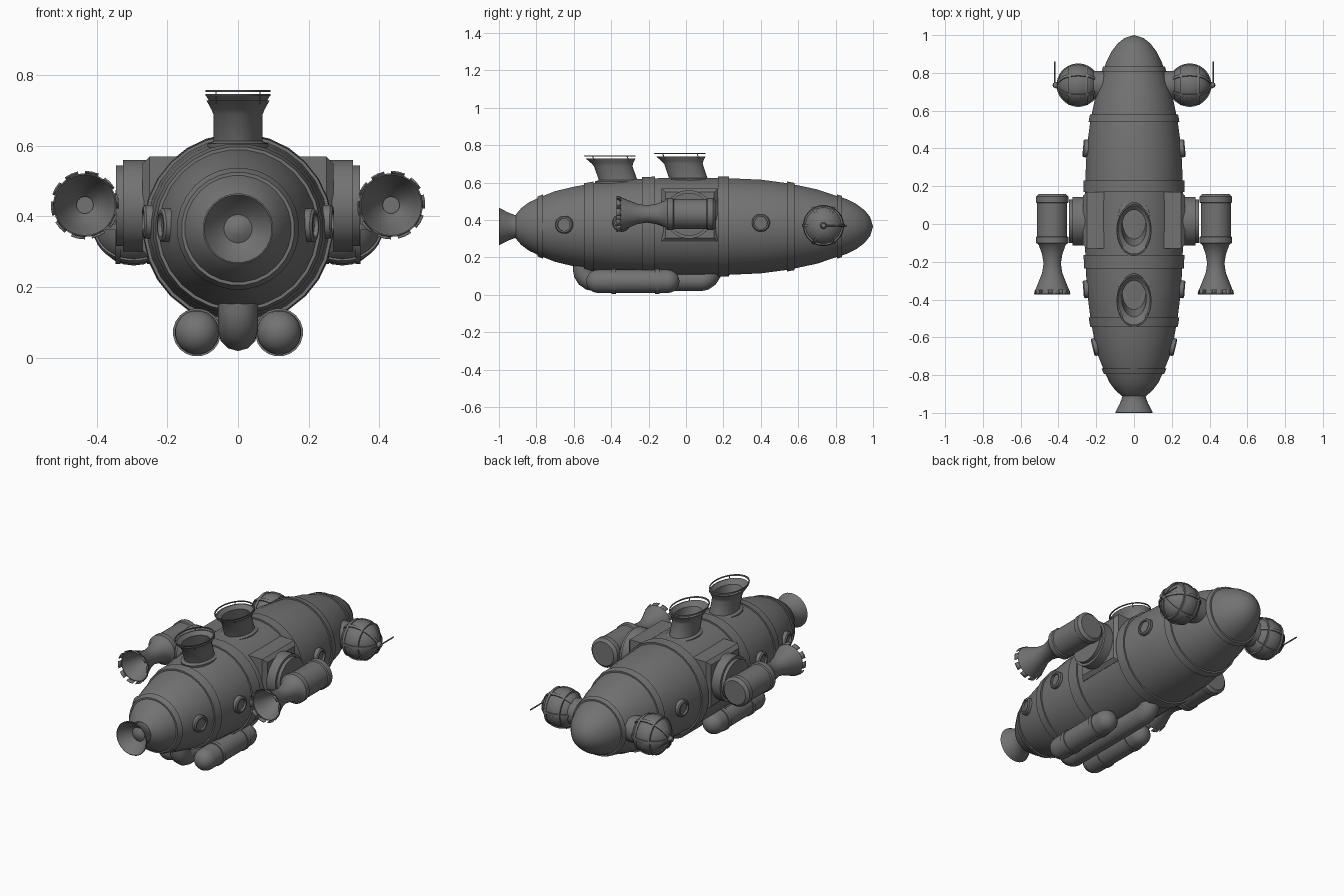
import bpy, bmesh, math
from mathutils import Matrix, Vector

if "Cube" in bpy.data.objects:
    bpy.data.objects.remove(bpy.data.objects["Cube"])

grey = bpy.data.materials.new("steel grey")
grey.use_nodes = True
COLOUR = (0.17, 0.17, 0.17, 1)
grey.diffuse_color = COLOUR
grey.node_tree.nodes["Principled BSDF"].inputs["Base Color"].default_value = COLOUR

ALONG_X = Matrix.Rotation(math.pi / 2, 4, 'Y')
ALONG_Y = Matrix.Rotation(-math.pi / 2, 4, 'X')
MID_Z = 0.365


def finish(name, bm, angle=35):
    bmesh.ops.recalc_face_normals(bm, faces=bm.faces)
    mesh = bpy.data.meshes.new(name)
    bm.to_mesh(mesh)
    bm.free()
    mesh.materials.append(grey)
    ob = bpy.data.objects.new(name, mesh)
    bpy.context.collection.objects.link(ob)
    bpy.ops.object.select_all(action='DESELECT')
    ob.select_set(True)
    bpy.context.view_layer.objects.active = ob
    bpy.ops.object.shade_smooth_by_angle(angle=math.radians(angle))
    return ob


def lathe(name, profile, matrix, seg=24, closed=False, skip=0):
    """Spin (radius, height) pairs about local z; skip drops every n-th column."""
    bm = bmesh.new()
    rings = []
    for r, t in profile:
        if r < 1e-5:
            rings.append([bm.verts.new((0, 0, t))] * seg)
        else:
            angles = [2 * math.pi * (i + 0.5) / seg for i in range(seg)]
            rings.append([bm.verts.new((r * math.cos(a), r * math.sin(a), t)) for a in angles])
    pairs = list(zip(rings, rings[1:])) + ([(rings[-1], rings[0])] if closed else [])
    for a, b in pairs:
        for i in range(seg):
            if skip and i % skip == 0:
                continue
            j = (i + 1) % seg
            bm.faces.new(dict.fromkeys((a[i], a[j], b[j], b[i])))
    bm.transform(matrix)
    return finish(name, bm)


def at(x, y, z, rot=Matrix()):
    return Matrix.Translation((x, y, z)) @ rot


def band(name, r, half, thick, matrix, seg=24):
    lathe(name, [(r - thick, -half), (r, -half), (r, half), (r - thick, half)], matrix, seg, True)


# Hull and tail nozzle
HULL = [(0.065, -0.91), (0.1, -0.88), (0.13, -0.84), (0.158, -0.78), (0.19, -0.7),
        (0.214, -0.6), (0.232, -0.5), (0.25, -0.36), (0.259, -0.2), (0.262, 0), (0.261, 0.2),
        (0.252, 0.4), (0.232, 0.55), (0.2, 0.7), (0.163, 0.81), (0.147, 0.86), (0.122, 0.91),
        (0.088, 0.955), (0.05, 0.985), (0, 1.0)]


def hull_radius(y):
    for (r0, y0), (r1, y1) in zip(HULL, HULL[1:]):
        if y0 <= y <= y1:
            return r0 + (r1 - r0) * (y - y0) / (y1 - y0)


lathe("hull", [(0, -0.91)] + HULL, at(0, 0, MID_Z, ALONG_Y), 28)
lathe("tail_nozzle", [(0.07, -0.88), (0.062, -0.915), (0.075, -0.95), (0.1, -0.998), (0.096, -1.0),
                      (0.066, -0.955), (0.04, -0.935), (0.022, -0.945), (0, -0.95)],
      at(0, 0, MID_Z, ALONG_Y), 28)
for y, half in ((-0.78, 0.015), (-0.52, 0.025), (-0.2, 0.035), (0.2, 0.03), (0.56, 0.02), (0.82, 0.013)):
    lathe("hull_band", [(hull_radius(y - half) - 0.01, y - half), (hull_radius(y - half) + 0.009, y - half),
                        (hull_radius(y + half) + 0.009, y + half), (hull_radius(y + half) - 0.01, y + half)],
          at(0, 0, MID_Z, ALONG_Y), 28, True)

# Leaning oval stacks with a flared lip and a wire ring on top
for y, lift in ((0.02, 0.0), (-0.355, -0.012)):
    lean = Matrix(((1, 0, 0, 0), (0, 1.48, -0.34, 0), (0, 0, 1, 0), (0, 0, 0, 1)))
    m = at(0, y, 0.6 + lift, lean)
    lathe("stack", [(0, 0.02), (0.062, 0.02), (0.065, 0.12), (0.084, 0.14), (0.09, 0.14), (0.076, 0.115),
                    (0.07, 0.1), (0.07, 0.025), (0.086, 0.018), (0.09, -0.03), (0.08, -0.06)], m, 28)
    band("stack_ring", 0.093, 0.003, 0.005, m @ at(0, 0, 0.155), 28)
    for a in range(4):
        turn = Matrix.Rotation(math.pi * (a / 2 + 0.25), 4, 'Z')
        lathe("ring_post", [(0, 0.13), (0.002, 0.13), (0.002, 0.155), (0, 0.155)], m @ turn @ at(0.088, 0, 0), 6)

# Central keel pipe, bent up into the hull at both ends
curve = bpy.data.curves.new("keel_pipe", 'CURVE')
curve.dimensions = '3D'
curve.bevel_depth = 0.056
curve.bevel_resolution = 4
curve.use_fill_caps = True
path = curve.splines.new('POLY')
bend = [(0.135 + 0.06 * math.sin(a), 0.135 - 0.06 * math.cos(a)) for a in (0, 0.4, 0.8, 1.2, math.pi / 2)]
points = [(0.135, 0.23)]
points = [(-0.549, 0.22)] + [(-0.354 - y, z) for y, z in reversed(bend)] + [(y - 0.06, z) for y, z in bend] + [(0.135, 0.18)]
path.points.add(len(points) - 1)
for p, (y, z) in zip(path.points, points):
    p.co = (0, y, z, 1)
pipe = bpy.data.objects.new("keel_pipe", curve)
bpy.context.collection.objects.link(pipe)
curve.materials.append(grey)

for s in (-1, 1):
    # Side ballast tanks with straps
    r = 0.063
    cap = [(r * math.sin(a), r * math.cos(a)) for a in [i * math.pi / 12 for i in range(7)]]
    lathe("ballast_tank", [(q, -0.47 - t) for q, t in cap] + [(q, -0.098 + t) for q, t in reversed(cap)],
          at(0.116 * s, 0, 0.072, ALONG_Y), 20)
    for y in (-0.385, -0.155):
        band("tank_strap", 0.068, 0.012, 0.01, at(0.116 * s, y, 0.072, ALONG_Y), 20)

    # Saddle plate on the flank
    bm = bmesh.new()
    bmesh.ops.create_cube(bm, size=1, matrix=at(0.21 * s, 0.02, 0.427) @ Matrix.Diagonal((0.12, 0.3, 0.285, 1)))
    bmesh.ops.bevel(bm, geom=[e for e in bm.edges if all(v.co.x * s > 0.2 for v in e.verts)],
                    offset=0.02, segments=1, affect='EDGES')
    finish("saddle_plate", bm, 20)

    # Thruster arm
    out = ALONG_X if s > 0 else ALONG_X @ Matrix.Rotation(math.pi, 4, 'X')
    lathe("thruster_arm", [(0.13, 0.15), (0.13, 0.325), (0.115, 0.325), (0.115, 0.345), (0, 0.345)],
          at(0, 0.015, 0.43, out), 28)

    # Thruster body, flared throat and toothed mouth
    m = at(0.433 * s, 0, 0.432, ALONG_Y)
    lathe("thruster", [(0, 0.16), (0.07, 0.16), (0.086, 0.145), (0.086, 0.115), (0.08, 0.11), (0.08, -0.065),
                       (0.086, -0.07), (0.086, -0.1), (0.072, -0.11), (0.054, -0.16), (0.046, -0.21),
                       (0.054, -0.26), (0.074, -0.31), (0.09, -0.35), (0.086, -0.35), (0.07, -0.31),
                       (0.05, -0.26), (0.024, -0.23), (0.024, -0.24), (0, -0.24)], m, 30)
    teeth = lathe("thruster_teeth", [(0.09, -0.349), (0.095, -0.372)], m, 30, skip=3)
    shell = teeth.modifiers.new("thickness", 'SOLIDIFY')
    shell.thickness = 0.004
    shell.offset = 0

    # Round lamp pods near the nose, with straps, mount and aerial
    px, py, pz = 0.295 * s, 0.735, 0.37
    lathe("pod", [(0.11 * math.sin(i * math.pi / 12), -0.11 * math.cos(i * math.pi / 12)) for i in range(13)],
          at(px, py, pz, ALONG_X), 24)
    for k in range(3):
        turn = Matrix.Rotation(k * math.pi / 3, 4, 'X')
        band("pod_strap", 0.115, 0.008, 0.012, at(px, py, pz, turn), 32)
    for d in (-0.045, 0.045):
        band("pod_hoop", 0.106, 0.007, 0.014, at(px + d, py, pz, ALONG_X), 24)
    lathe("pod_mount", [(0.075, 0.1), (0.075, 0.215), (0, 0.215)], at(0, py, pz, out), 20)
    lathe("aerial_hub", [(0.018, 0.395), (0.018, 0.412), (0.012, 0.427), (0, 0.432)], at(0, py, pz, out), 12)
    lathe("aerial", [(0, 0), (0.004, 0), (0.004, 0.125), (0, 0.125)], at(0.42 * s, py, pz, ALONG_Y), 8)

    # Portholes set square to the hull skin
    for y, z in ((-0.65, 0.375), (-0.345, 0.385), (0.4, 0.385)):
        slope = (hull_radius(y + 0.04) - hull_radius(y - 0.04)) / 0.08
        facing = Vector((s, -slope, 0)).to_track_quat('Z', 'Y').to_matrix().to_4x4()
        lathe("porthole", [(0.048, -0.03), (0.048, 0.012), (0.042, 0.018), (0.034, 0.018), (0.034, 0.006),
                           (0, 0.006)], at(s * hull_radius(y), y, z, facing), 20)
